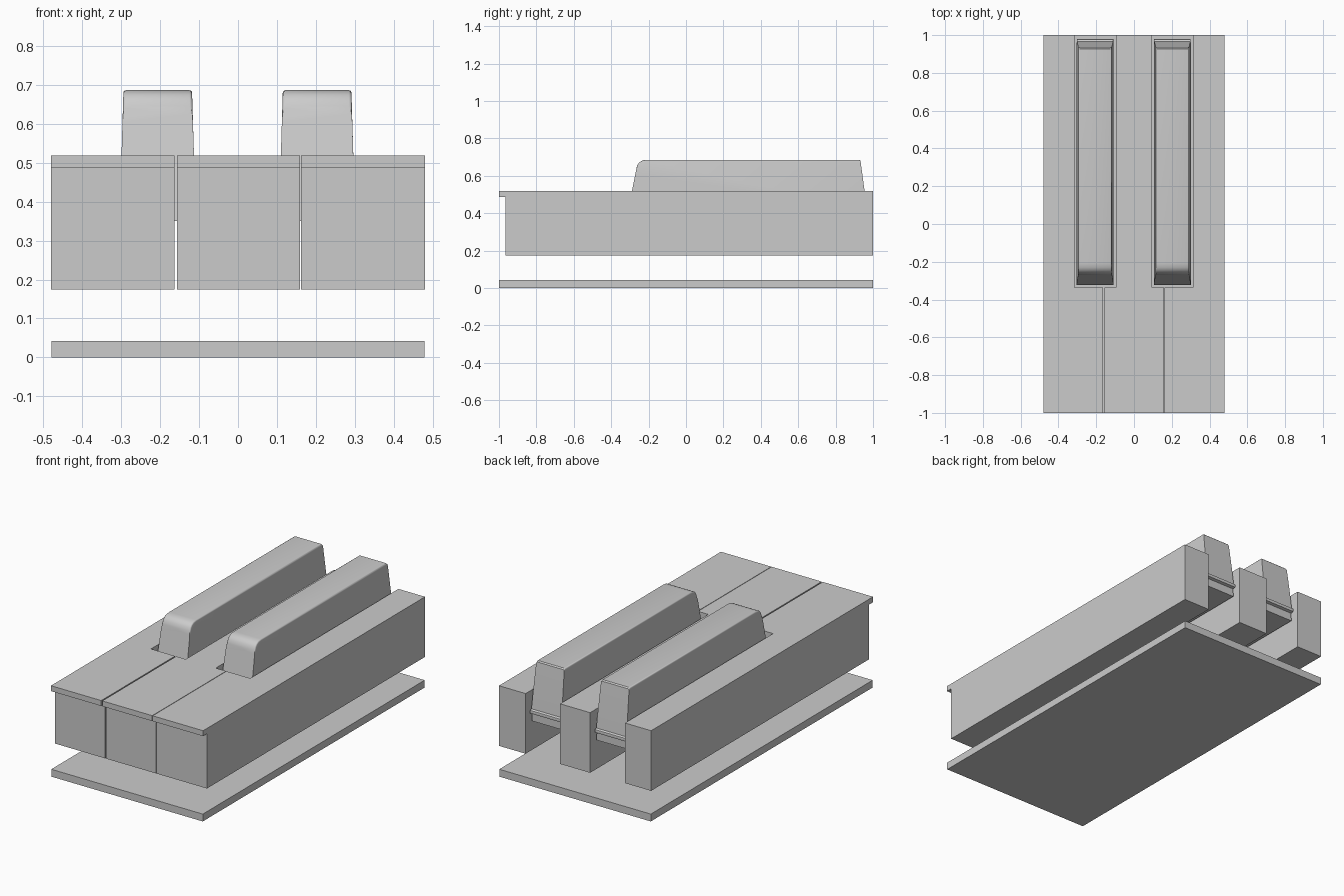
import bpy, bmesh, math

if "Cube" in bpy.data.objects:
    bpy.data.objects.remove(bpy.data.objects["Cube"])

def finish(bm, name, smooth=False):
    bmesh.ops.recalc_face_normals(bm, faces=bm.faces[:])
    me = bpy.data.meshes.new(name)
    bm.to_mesh(me)
    bm.free()
    ob = bpy.data.objects.new(name, me)
    bpy.context.collection.objects.link(ob)
    if smooth:
        bpy.ops.object.select_all(action='DESELECT')
        ob.select_set(True)
        bpy.context.view_layer.objects.active = ob
        bpy.ops.object.shade_smooth_by_angle(angle=math.radians(30))
    return ob

def prism(points, vec):
    """Closed outline of 3D points swept along vec."""
    bm = bmesh.new()
    f = bm.faces.new([bm.verts.new(p) for p in points])
    r = bmesh.ops.extrude_face_region(bm, geom=[f], use_keep_orig=True)
    bmesh.ops.translate(bm, vec=vec,
                        verts=[v for v in r['geom'] if isinstance(v, bmesh.types.BMVert)])
    return bm

FRONT, NOTCH, BOTTOM, LIP, TOP = -0.965, -0.335, 0.175, 0.487, 0.518

# White keys: notched outline, with the top front edge pulled out into a lip
def white_key(name, x0, x1, nx0, nx1):
    pts = [(x0, FRONT), (x1, FRONT)]
    pts += [(x1, NOTCH), (nx1, NOTCH), (nx1, 1)] if nx1 < x1 else [(x1, 1)]
    pts += [(nx0, 1), (nx0, NOTCH), (x0, NOTCH)] if nx0 > x0 else [(x0, 1)]
    bm = prism([(x, y, BOTTOM) for x, y in pts], (0, 0, TOP - BOTTOM))
    bmesh.ops.bisect_plane(bm, geom=bm.verts[:] + bm.edges[:] + bm.faces[:],
                           plane_co=(0, 0, LIP), plane_no=(0, 0, 1))
    lip = [f for f in bm.faces
           if all(v.co.y < FRONT + 1e-4 and v.co.z > LIP - 1e-4 for v in f.verts)]
    r = bmesh.ops.extrude_face_region(bm, geom=lip)
    bmesh.ops.translate(bm, vec=(0, -1 - FRONT, 0),
                        verts=[v for v in r['geom'] if isinstance(v, bmesh.types.BMVert)])
    finish(bm, name)

white_key("white_key_left", -0.48, -0.163, -0.48, -0.315)
white_key("white_key_middle", -0.156, 0.159, -0.095, 0.094)
white_key("white_key_right", 0.162, 0.48, 0.312, 0.48)

# Black keys: side profile with rounded nose and small rear ledge, narrowing upward
def black_key(name, cx):
    prof = [(-0.322, 0.35), (-0.264, 0.645), (-0.258, 0.661), (-0.247, 0.674),
            (-0.230, 0.683), (-0.205, 0.686), (0.926, 0.686), (0.933, 0.680),
            (0.955, 0.518), (0.966, 0.422), (0.977, 0.417), (0.979, 0.408),
            (0.977, 0.400), (0.960, 0.396), (0.960, 0.35)]
    bm = prism([(-1, y, z) for y, z in prof], (2, 0, 0))
    for v in bm.verts:
        side = 1 if v.co.x > 0 else -1
        v.co.x = cx + side * (0.093 - 0.03 * (v.co.z - TOP))
    # Soften the long top edges
    edges = [e for e in bm.edges
             if all(v.co.z > 0.64 for v in e.verts)
             and abs(e.verts[0].co.y - e.verts[1].co.y) > 1e-4]
    bmesh.ops.bevel(bm, geom=edges, offset=0.007, segments=3, profile=0.5,
                    affect='EDGES', clamp_overlap=True)
    finish(bm, name, smooth=True)

black_key("black_key_left", -0.206)
black_key("black_key_right", 0.203)

# Base board under the keys
finish(prism([(-0.478, -1, 0), (0.478, -1, 0), (0.478, 1, 0), (-0.478, 1, 0)],
             (0, 0, 0.042)), "base_board")
